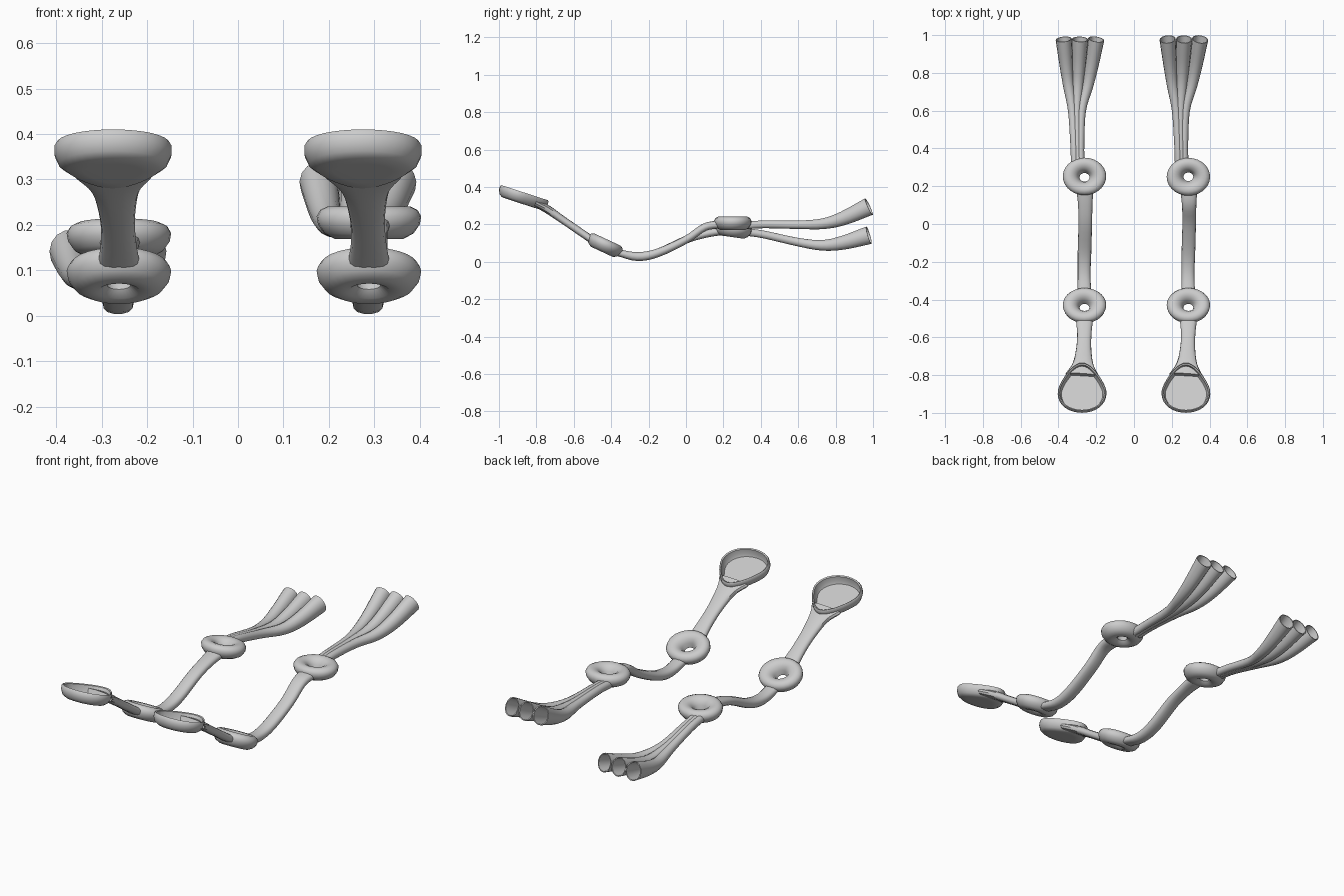
import bpy, bmesh, math
from mathutils import Vector, Matrix

if "Cube" in bpy.data.objects:
    bpy.data.objects.remove(bpy.data.objects["Cube"])


def skin(name, rings, close=False, cap=True, angle=40):
    """Bridge equal rings of points into a surface."""
    bm = bmesh.new()
    loops = [[bm.verts.new(p) for p in r] for r in rings]
    pairs = list(zip(loops, loops[1:]))
    if close:
        pairs.append((loops[-1], loops[0]))
    for a, b in pairs:
        n = len(a)
        for i in range(n):
            bm.faces.new((a[i], a[(i + 1) % n], b[(i + 1) % n], b[i]))
    if cap and not close:
        bm.faces.new(loops[0])
        bm.faces.new(loops[-1])
    bmesh.ops.recalc_face_normals(bm, faces=bm.faces)
    me = bpy.data.meshes.new(name)
    bm.to_mesh(me)
    bm.free()
    ob = bpy.data.objects.new(name, me)
    bpy.context.collection.objects.link(ob)
    bpy.ops.object.select_all(action='DESELECT')
    ob.select_set(True)
    bpy.context.view_layer.objects.active = ob
    bpy.ops.object.shade_smooth_by_angle(angle=math.radians(angle))
    return ob


def refine(keys, steps=4):
    """Catmull-Rom through (x, y, z, half width, half height) keys."""
    k = [Vector(p) for p in keys]
    k = [2 * k[0] - k[1]] + k + [2 * k[-1] - k[-2]]
    out = []
    for a, b, c, d in zip(k, k[1:], k[2:], k[3:]):
        for s in range(steps):
            t = s / steps
            out.append(0.5 * (2 * b + (c - a) * t + (2 * a - 5 * b + 4 * c - d) * t * t
                              + (3 * b - a - 3 * c + d) * t ** 3))
    return out + [k[-2]]


def sweep(name, keys, sides=14, hollow=0, boxy=1.0):
    st = refine(keys)
    rings = []
    for i, p in enumerate(st):
        a, b = st[max(i - 1, 0)], st[min(i + 1, len(st) - 1)]
        t = (Vector(b[:3]) - Vector(a[:3])).normalized()
        side = t.cross(Vector((0, 0, 1))).normalized()
        up = side.cross(t)

        def ring(w):
            r = []
            for j in range(sides):
                q = 2 * math.pi * j / sides
                c, s = math.cos(q), math.sin(q)
                c, s = (math.copysign(abs(v) ** boxy, v) for v in (c, s))
                r.append(Vector(p[:3]) + side * c * (p[3] - w) + up * s * (p[4] - w))
            return r
        rings.append((ring(0), ring(0.005)))
    outer = [r[0] for r in rings]
    if hollow:
        outer += [r[1] for r in reversed(rings[-hollow:])]
    return skin(name, outer)


def ring_joint(name, centre, tilt):
    # thick ring whose top funnels into a small hole
    prof = [(0.026, -0.020), (0.045, -0.035), (0.075, -0.036), (0.098, -0.024),
            (0.112, -0.004), (0.115, 0.014), (0.107, 0.028), (0.090, 0.036),
            (0.068, 0.034), (0.048, 0.024), (0.034, 0.005)]
    m = Matrix.Translation(centre) @ Matrix.Rotation(math.radians(tilt), 4, 'X')
    rings = [[m @ Vector((r * math.cos(a), 0.87 * r * math.sin(a), z))
              for a in (2 * math.pi * j / 28 for j in range(28))] for r, z in prof]
    return skin(name, rings, close=True, angle=50)


def spoon(name, centre, tilt):
    # open shallow bowl, narrowing towards the neck
    m = Matrix.Translation(centre) @ Matrix.Rotation(math.radians(tilt), 4, 'X')

    def outline(s, z):
        pts = []
        for j in range(36):
            a = 2 * math.pi * j / 36
            y = -math.cos(a)
            w = 0.128 * math.sin(a) * (1 - 0.22 * max(y, 0) - 0.12 * y)
            pts.append(m @ Vector((w * s, (0.122 if y < 0 else 0.15) * y * s, z)))
        return pts
    rings = [outline(s, z) for s, z in ((0.5, -0.031), (0.78, -0.03), (0.92, -0.018),
             (1.0, 0.005), (1.0, 0.024), (0.97, 0.03), (0.92, 0.026), (0.9, 0.0), (0.85, -0.014))]
    return skin(name, rings)


# dz raises ring 2; tail lists the height of the fan along its length
strands = (("left", 0.0, 0.168, -8, (0.16, 0.145, 0.105, 0.088, 0.102, 0.142)),
           ("right", 0.55, 0.205, 0, (0.195, 0.2, 0.198, 0.203, 0.232, 0.295)))

for tag, dx, z2, tilt2, tail in strands:
    # spoon end
    spoon(tag + "_spoon", (-0.275 + dx, -0.885, 0.345), -18)
    sweep(tag + "_neck", [(-0.274 + dx, -0.80, 0.312, 0.090, 0.020),
                          (-0.270 + dx, -0.74, 0.280, 0.055, 0.022),
                          (-0.266 + dx, -0.66, 0.225, 0.040, 0.020),
                          (-0.263 + dx, -0.58, 0.170, 0.038, 0.020),
                          (-0.262 + dx, -0.50, 0.115, 0.046, 0.020)], boxy=0.8)
    # first ring and curved middle limb
    ring_joint(tag + "_lower_ring", (-0.262 + dx, -0.435, 0.086), -25)
    sweep(tag + "_limb", [(-0.263 + dx, -0.37, 0.050, 0.036, 0.018),
                          (-0.264 + dx, -0.26, 0.028, 0.034, 0.024),
                          (-0.262 + dx, -0.15, 0.048, 0.036, 0.023),
                          (-0.258 + dx, 0.00, 0.118, 0.036, 0.021),
                          (-0.258 + dx, 0.10, z2 - 0.02, 0.038, 0.021),
                          (-0.260 + dx, 0.18, z2 - 0.005, 0.045, 0.022)], boxy=0.8)
    # second ring
    ring_joint(tag + "_upper_ring", (-0.262 + dx, 0.25, z2), tilt2)
    # three merging open tubes
    for n, (x0, x1, x2, x3) in enumerate(((-0.315, -0.320, -0.346, -0.372),
                                          (-0.297, -0.305, -0.297, -0.285),
                                          (-0.280, -0.288, -0.245, -0.200))):
        ys = (0.32, 0.42, 0.60, 0.73, 0.84, 0.978)
        xs = (x0, 0.6 * x0 + 0.4 * x1, 0.75 * x1 + 0.25 * x2, x2, (x2 + x3) / 2, x3)
        ws = (0.019, 0.020, 0.023, 0.029, 0.035, 0.043)
        hs = (0.021, 0.021, 0.023, 0.029, 0.038, 0.049)
        sweep(f"{tag}_tube_{n + 1}", [(x + dx, y, z, w, h) for x, y, z, w, h
                                      in zip(xs, ys, tail, ws, hs)], hollow=9)
